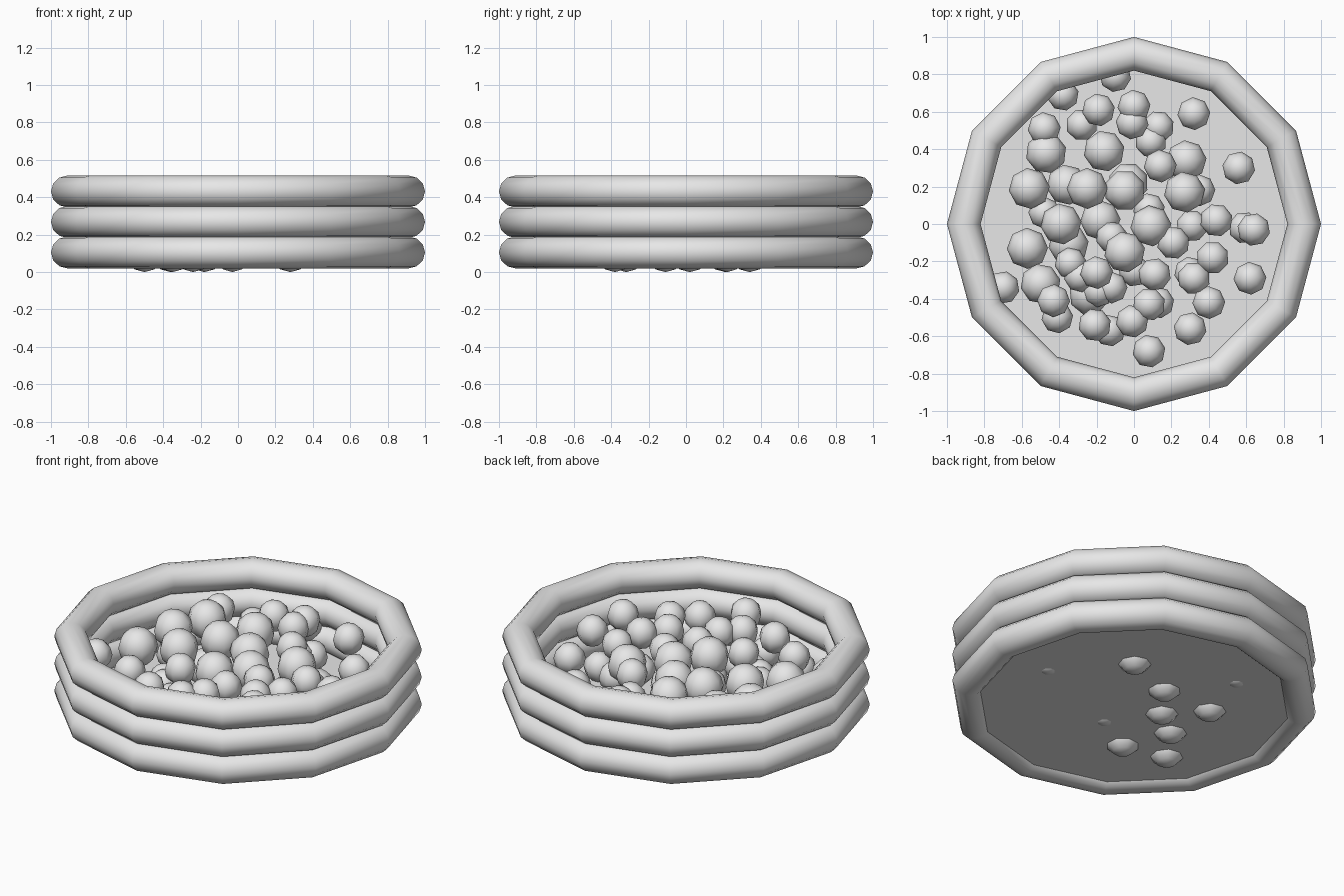
import bpy
import bmesh
import random
from mathutils import Matrix

random.seed(4)

default_cube = bpy.data.objects.get("Cube")
if default_cube:
    bpy.data.objects.remove(default_cube, do_unlink=True)

# One plain grey for the whole model
grey = bpy.data.materials.new("light_grey")
grey.use_nodes = True
colour = (0.8, 0.8, 0.8, 1.0)
grey.diffuse_color = colour
grey.node_tree.nodes["Principled BSDF"].inputs["Base Color"].default_value = colour


def add_object(name, mesh, location):
    """Link a mesh into the scene as a named object."""
    new_object = bpy.data.objects.new(name, mesh)
    new_object.location = location
    bpy.context.collection.objects.link(new_object)
    return new_object


def mesh_from_bmesh(name, bm, smooth):
    """Turn a bmesh into a mesh that carries the grey material."""
    mesh = bpy.data.meshes.new(name)
    for face in bm.faces:
        face.smooth = smooth
    bm.to_mesh(mesh)
    bm.free()
    mesh.materials.append(grey)
    return mesh


# Three stacked inflated rings with twelve sides each
SIDES = 12
RING_SPACING = 0.163
for level, place in enumerate(("lower", "middle", "upper")):
    height = 0.105 + level * RING_SPACING
    bpy.ops.mesh.primitive_torus_add(
        major_segments=SIDES, minor_segments=SIDES,
        major_radius=0.91, minor_radius=0.09, location=(0, 0, height))
    ring = bpy.context.object
    ring.name = place + "_ring"
    ring.scale.z = 0.95
    ring.data.materials.append(grey)
    bpy.ops.object.shade_smooth()

# Flat floor inside the lowest ring
bm = bmesh.new()
bmesh.ops.create_circle(bm, cap_ends=True, segments=SIDES, radius=0.86)
add_object("floor", mesh_from_bmesh("floor", bm, False), (0, 0, 0.05))

# Shared low-poly ball of unit radius
bm = bmesh.new()
bmesh.ops.create_uvsphere(bm, u_segments=8, v_segments=6, radius=1,
                          matrix=Matrix.Identity(4))
ball_mesh = mesh_from_bmesh("ball", bm, True)

# Ball positions on plan, in hundredths, grouped by size and layer
big_top_balls = [
    (9, -1), (27, 17), (-5, 18), (-25, 19), (-16, 39), (-47, 38),
    (-56, 19), (-39, 0), (-57, -13), (-5, -15),
]
small_top_balls = [
    (56, 30), (32, 59), (0, 63), (-1, 54), (-19, 61), (-48, 51),
    (14, 31), (44, 2), (64, -3), (62, -29), (42, -18), (32, -29),
    (21, -10), (40, -42), (30, -56), (11, -27), (8, -43), (8, -68),
    (-1, -52), (-21, -54), (-43, -41), (-70, -34), (-20, -26),
]
middle_balls = [
    (-38, 69), (-10, 79), (13, 52), (31, -1), (-19, -36), (-29, -28),
    (-34, -21), (-12, -7), (-48, 6), (8, 8), (35, 18), (-13, -57),
    (-41, -50), (13, -42), (-12, -34), (30, -26), (9, 44),
]
bottom_balls = [
    (28, 34), (-3, 22), (-18, 2), (-36, 21), (-35, -11), (-24, -38),
    (-50, -32),
]
resting_balls = [(0, -25), (-28, 53), (59, -2)]


def scatter(name, places, radius, height, wobble):
    """Place one layer of balls, each turned a little differently."""
    for x, y in places:
        lift = random.uniform(-wobble, wobble)
        ball = add_object(name, ball_mesh, (x / 100, y / 100, height + lift))
        ball.scale = (radius, radius, radius)
        ball.rotation_euler.z = random.uniform(0, 1)


scatter("big_top_ball", big_top_balls, 0.11, 0.3, 0.01)
scatter("small_top_ball", small_top_balls, 0.088, 0.31, 0.015)
scatter("middle_ball", middle_balls, 0.085, 0.2, 0.015)
scatter("bottom_ball", bottom_balls, 0.108, 0.108, 0)
scatter("resting_ball", resting_balls, 0.085, 0.125, 0)
